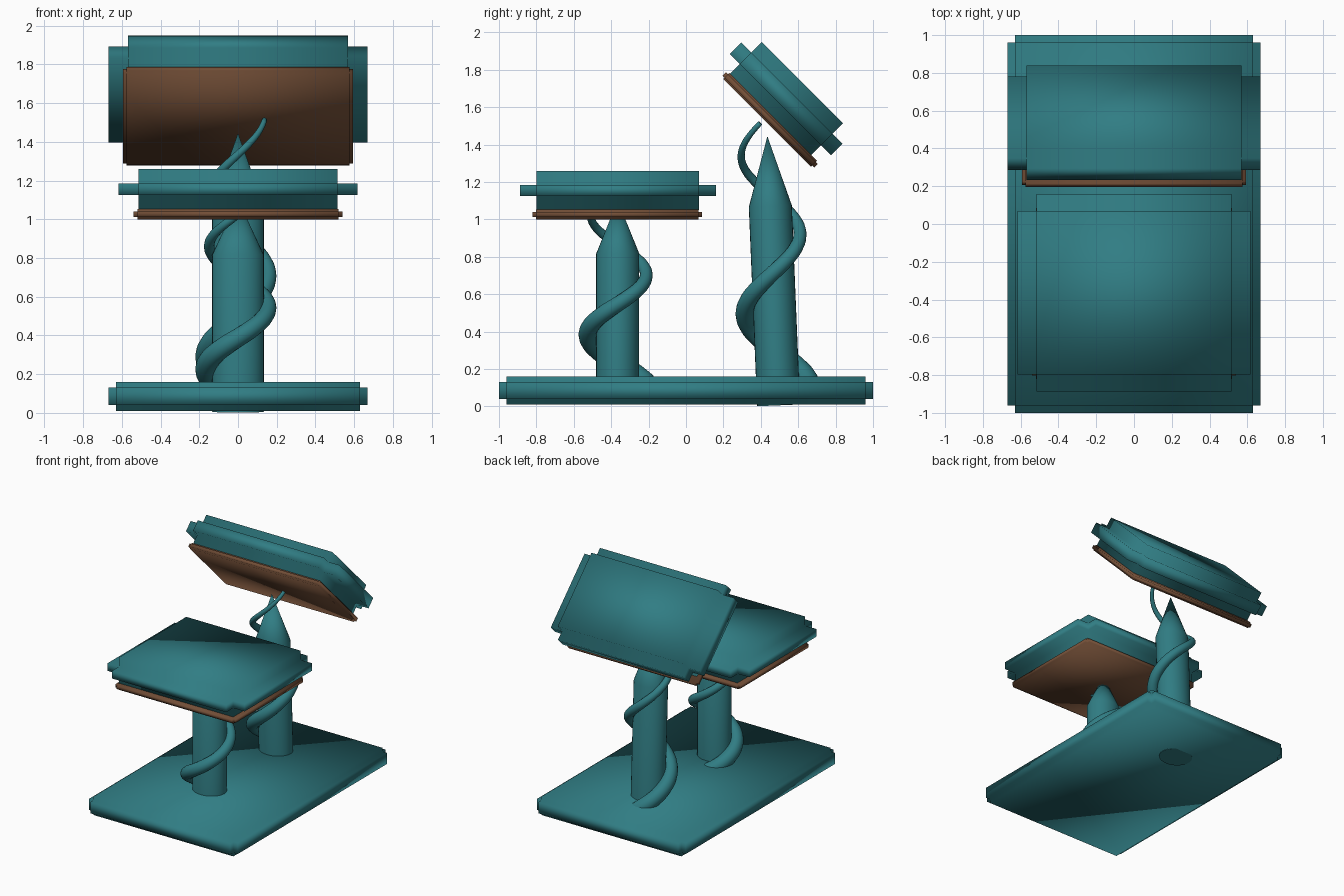
import bpy, bmesh, math
from mathutils import Matrix

if "Cube" in bpy.data.objects:
    bpy.data.objects.remove(bpy.data.objects["Cube"])


def material(name, rgb):
    m = bpy.data.materials.new(name)
    m.diffuse_color = (*rgb, 1)
    m.use_nodes = True
    m.node_tree.nodes["Principled BSDF"].inputs["Base Color"].default_value = m.diffuse_color
    return m


TEAL = material("teal", (0.03, 0.205, 0.23))
BROWN = material("brown", (0.17, 0.077, 0.038))


def add_mesh(name, bm, mat):
    bmesh.ops.recalc_face_normals(bm, faces=bm.faces)
    for f in bm.faces:
        f.smooth = True
    me = bpy.data.meshes.new(name)
    bm.to_mesh(me)
    bm.free()
    me.materials.append(mat)
    ob = bpy.data.objects.new(name, me)
    bpy.context.collection.objects.link(ob)
    return ob


def slab(name, mat, centre, core, outer, tilt=0):
    """Block whose six faces are pushed out, leaving notched edges.
    core = half sizes (x, y, z) of the inner block, outer = after pushing out."""
    bm = bmesh.new()
    bmesh.ops.create_cube(bm, size=2)
    bmesh.ops.scale(bm, vec=core, verts=bm.verts)
    caps = bmesh.ops.extrude_discrete_faces(bm, faces=bm.faces[:])["faces"]
    for f in caps:
        f.normal_update()
        n = f.normal.copy()
        axis = max(range(3), key=lambda i: abs(n[i]))
        sign = 1 if f.calc_center_median()[axis] > 0 else -1
        for v in f.verts:
            v.co[axis] = sign * outer[axis]
    ob = add_mesh(name, bm, mat)
    rot = Matrix.Rotation(tilt, 4, 'X')
    ob.matrix_world = rot @ Matrix.Translation(centre)
    return ob


def post(name, y, z, height, lean):
    """Slightly oval column with a pointed top."""
    bm = bmesh.new()
    n = 32
    rings = []
    for h in (0, 0.74 * height):
        rings.append([bm.verts.new((0.133 * math.cos(2 * math.pi * i / n),
                                    0.115 * math.sin(2 * math.pi * i / n), h))
                      for i in range(n)])
    tip = bm.verts.new((0, 0, height))
    for i in range(n):
        j = (i + 1) % n
        bm.faces.new((rings[0][i], rings[0][j], rings[1][j], rings[1][i]))
        bm.faces.new((rings[1][i], rings[1][j], tip))
    bm.faces.new(rings[0])
    ob = add_mesh(name, bm, TEAL)
    ob.location, ob.rotation_euler = (0, y, z), (lean, 0, 0)
    bpy.context.view_layer.objects.active = ob
    ob.select_set(True)
    bpy.ops.object.shade_smooth_by_angle(angle=math.radians(35))
    ob.select_set(False)


def vine(name, y, z, height, lean):
    """Tapering tube winding up around a post."""
    steps, sides = 80, 14
    bm = bmesh.new()
    centres = []
    for i in range(steps + 1):
        t = 0.05 + 1.0 * i / steps
        a = math.radians(90 + 360 * (t - 0.055) / 0.582)
        r = 0.17 - 0.027 * t
        centres.append((t, a, r))
    prev = None
    pitch = height * 0.582 / (2 * math.pi)
    for t, a, r in centres:
        tube = 0.066 - 0.05 * t
        slope = math.atan2(pitch, r)
        ring = []
        for k in range(sides):
            b = 2 * math.pi * k / sides
            out, up = tube * math.cos(b), tube * math.sin(b)
            # cross-section lies square to the helix direction
            along, rise = -up * math.sin(slope), up * math.cos(slope)
            ring.append(bm.verts.new((
                (r + out) * math.cos(a) - along * math.sin(a),
                (r + out) * math.sin(a) + along * math.cos(a),
                max(t * height + rise, 0.012))))
        if prev:
            for k in range(sides):
                m = (k + 1) % sides
                bm.faces.new((prev[k], prev[m], ring[m], ring[k]))
        else:
            bm.faces.new(ring)
        prev = ring
    bm.faces.new(prev)
    ob = add_mesh(name, bm, TEAL)
    ob.location, ob.rotation_euler = (0, y, z), (lean, 0, 0)


# floor base
slab("base", TEAL, (0, 0, 0.085), (0.63, 0.96, 0.045), (0.67, 1.0, 0.075))

# posts with winding vines
for side, y, z, height, lean in (("front", -0.365, 0.011, 1.09, 0),
                                 ("rear", 0.495, 0.006, 1.44, 0.0415)):
    post(side + "_post", y, z, height, lean)
    vine(side + "_vine", y, z, height, lean)

# level front seat cushion and its wooden board
slab("front_cushion", TEAL, (0, -0.364, 1.155), (0.515, 0.434, 0.03), (0.618, 0.524, 0.105))
slab("front_board", BROWN, (0, -0.367, 1.026), (0.52, 0.434, 0.014), (0.54, 0.453, 0.026))

# rear cushion and board, tipped 45 degrees
TILT = -math.pi / 4
slab("rear_cushion", TEAL, (0, -0.785, 1.541), (0.568, 0.307, 0.043), (0.67, 0.383, 0.123), TILT)
slab("rear_board", BROWN, (0, -0.765, 1.402), (0.575, 0.332, 0.013), (0.593, 0.347, 0.023), TILT)
